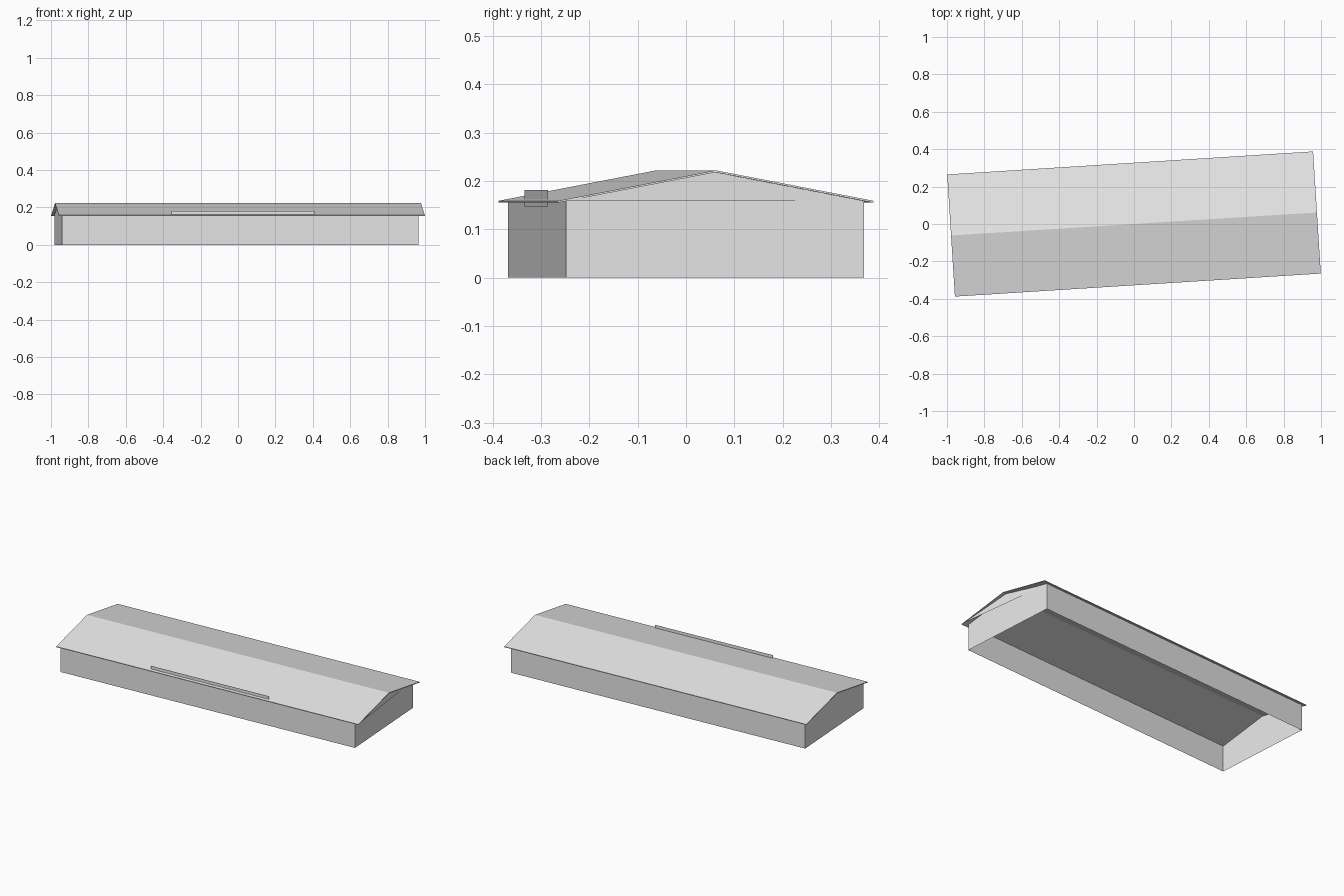
import bpy, bmesh, math
from mathutils import Matrix

if "Cube" in bpy.data.objects:
    bpy.data.objects.remove(bpy.data.objects["Cube"], do_unlink=True)

YAW = Matrix.Rotation(math.radians(3.6), 4, "Z")
ROOF_L, ROOF_W = 0.98, 0.327      # half length, half width
WALL_L, WALL_W = 0.955, 0.309
EAVE, RIDGE, SLAB = 0.159, 0.222, 0.004
WALL_X = -0.0075                  # small shift of the walls under the roof

grey = bpy.data.materials.new("light grey")
grey.use_nodes = True
grey.diffuse_color = (0.8, 0.8, 0.8, 1)
grey.node_tree.nodes["Principled BSDF"].inputs["Base Color"].default_value = (0.8, 0.8, 0.8, 1)


def roof_z(y):
    return RIDGE - (RIDGE - EAVE) * abs(y) / ROOF_W


def finish(name, bm, offset=0):
    bm.transform(Matrix.Translation((offset, 0, 0)) @ YAW)
    mesh = bpy.data.meshes.new(name)
    bm.to_mesh(mesh)
    bm.free()
    mesh.materials.append(grey)
    obj = bpy.data.objects.new(name, mesh)
    bpy.context.collection.objects.link(obj)
    return obj


def extrude_profile(name, profile, half, skip=(), offset=0):
    """Sweep a closed y-z profile along x; skip leaves out sides by index."""
    bm = bmesh.new()
    a, b = ([bm.verts.new((x, y, z)) for y, z in profile] for x in (-half, half))
    n = len(profile)
    for i in range(n):
        if i not in skip:
            j = (i + 1) % n
            bm.faces.new((a[i], a[j], b[j], b[i]))
    bm.faces.new(a)
    bm.faces.new(b)
    bmesh.ops.recalc_face_normals(bm, faces=bm.faces)
    return finish(name, bm, offset)


def plate(name, corners):
    bm = bmesh.new()
    bm.faces.new([bm.verts.new(c) for c in corners])
    return finish(name, bm)


# Walls with gable ends, open below and under the roof
top = roof_z(WALL_W) - SLAB
extrude_profile("walls", [(-WALL_W, 0), (WALL_W, 0), (WALL_W, top),
                          (0, RIDGE - SLAB), (-WALL_W, top)],
                WALL_L, skip=(0, 2, 3), offset=WALL_X)

# Thin pitched roof slab with overhanging eaves
extrude_profile("roof", [(-ROOF_W, EAVE), (0, RIDGE), (ROOF_W, EAVE),
                         (ROOF_W, EAVE - SLAB), (0, RIDGE - SLAB), (-ROOF_W, EAVE - SLAB)],
                ROOF_L)

# Gable panel, set slightly askew under the roof end
plate("gable_panel", [(ROOF_L, -ROOF_W, EAVE), (ROOF_L - 0.039, ROOF_W, EAVE),
                      (ROOF_L - 0.02, 0, RIDGE - 0.001)])

# Long sign board standing above the front eave
plate("sign_board", [(x, -WALL_W - 0.002, z) for x, z in
                     ((-0.375, 0.147), (0.39, 0.147), (0.39, 0.181), (-0.375, 0.181))])
